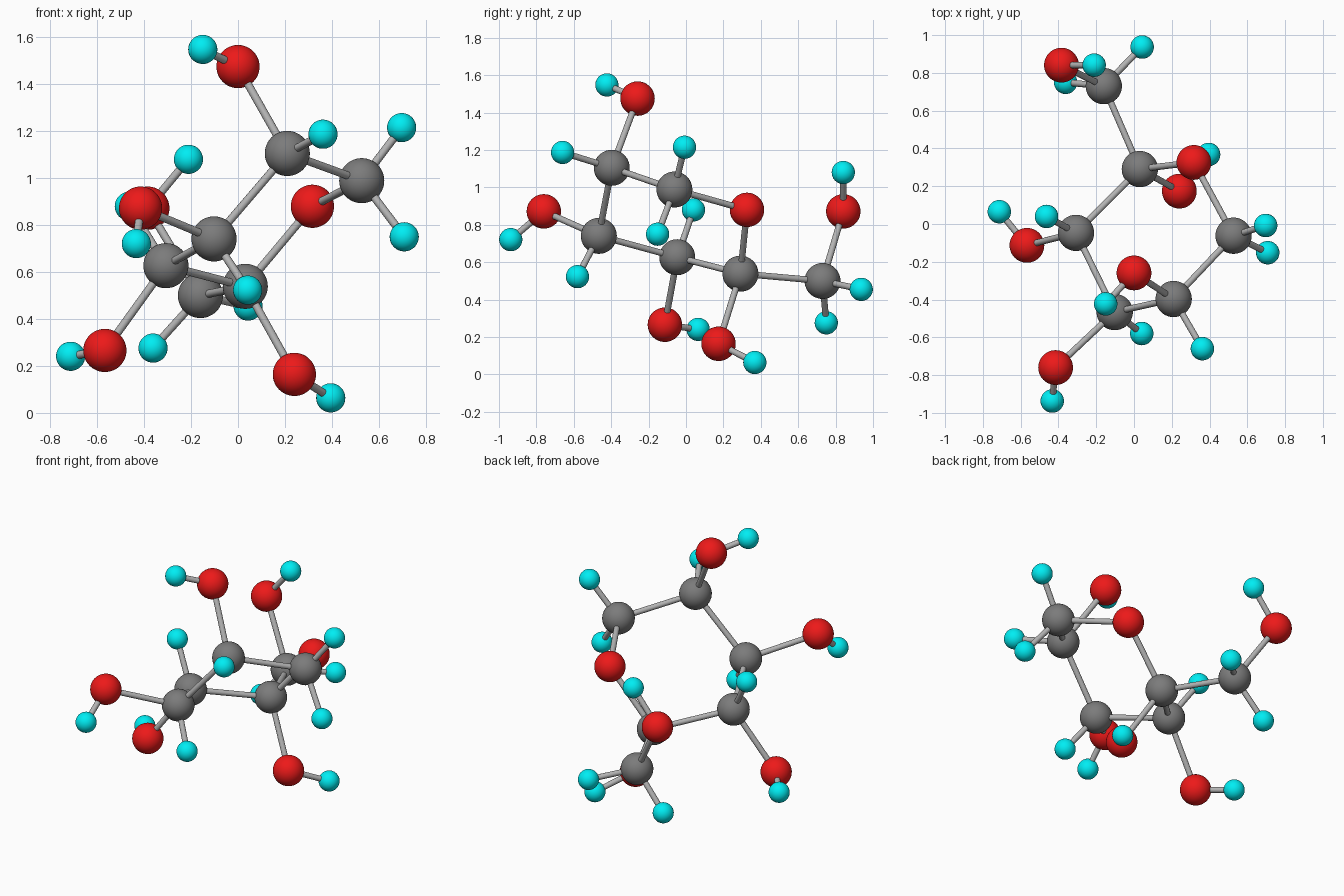
import bpy
from mathutils import Vector

if "Cube" in bpy.data.objects:
    bpy.data.objects.remove(bpy.data.objects["Cube"])

def material(name, rgb):
    m = bpy.data.materials.new(name)
    m.diffuse_color = (*rgb, 1)
    m.use_nodes = True
    m.node_tree.nodes["Principled BSDF"].inputs["Base Color"].default_value = m.diffuse_color
    return m

DARK = material("carbon_grey", (0.2, 0.2, 0.2))
LIGHT = material("bond_grey", (0.45, 0.45, 0.45))
RED = material("oxygen_red", (0.85, 0.01, 0.01))
CYAN = material("hydrogen_cyan", (0.0, 0.85, 0.9))

# kind: radius, material
KINDS = {"carbon": (0.096, DARK), "oxygen": (0.092, RED), "hydrogen": (0.062, CYAN)}

# Atom centres; every bond is a pair of names
ATOMS = {
    "C1": (0.21, -0.397, 1.105), "C2": (0.527, -0.062, 0.989),
    "C3": (-0.102, -0.466, 0.741), "C4": (-0.307, -0.047, 0.627),
    "C5": (0.031, 0.291, 0.539), "C6": (-0.16, 0.73, 0.50),
    "O1": (0.0, -0.259, 1.475), "O2": (0.317, 0.326, 0.88),
    "O3": (-0.415, -0.76, 0.872), "O4": (-0.567, -0.113, 0.266),
    "O5": (0.24, 0.174, 0.164), "O6": (-0.384, 0.841, 0.872),
    "H1": (-0.15, -0.423, 1.548), "H2": (0.362, -0.66, 1.187),
    "H3": (0.697, -0.008, 1.215), "H4": (0.708, -0.152, 0.75),
    "H5": (0.041, -0.58, 0.523), "H6": (-0.433, -0.937, 0.721),
    "H7": (-0.463, 0.04, 0.88), "H8": (-0.713, 0.065, 0.241),
    "H9": (0.395, 0.368, 0.064), "H10": (-0.362, 0.75, 0.276),
    "H11": (0.043, 0.937, 0.455), "H12": (-0.211, 0.841, 1.08),
}
BONDS = ("C1-C2 C2-O2 O2-C5 C5-C4 C4-C3 C3-C1 C5-C6 C1-O1 C3-O3 C4-O4 C5-O5 C6-O6 "
         "O1-H1 C1-H2 C2-H3 C2-H4 C3-H5 O3-H6 C4-H7 O4-H8 O5-H9 C6-H10 C6-H11 O6-H12")
FULL = {"C": "carbon", "O": "oxygen", "H": "hydrogen"}

def label(key):
    return f"{FULL[key[0]]}_{key[1:]}"

def finish(name, mat):
    ob = bpy.context.object
    ob.name = name
    ob.data.materials.append(mat)
    bpy.ops.object.shade_smooth_by_angle()

# Atom balls
for key, pos in ATOMS.items():
    radius, mat = KINDS[FULL[key[0]]]
    bpy.ops.mesh.primitive_uv_sphere_add(segments=48, ring_count=24, radius=radius, location=pos)
    finish(label(key) + "_ball", mat)

# Bond sticks from centre to centre
for pair in BONDS.split():
    a, b = pair.split("-")
    p, q = Vector(ATOMS[a]), Vector(ATOMS[b])
    bpy.ops.mesh.primitive_cylinder_add(vertices=24, radius=0.017, depth=(q - p).length,
                                        location=(p + q) / 2,
                                        rotation=(q - p).to_track_quat('Z', 'Y').to_euler())
    finish(f"bond_{label(a)}_to_{label(b)}", LIGHT)
